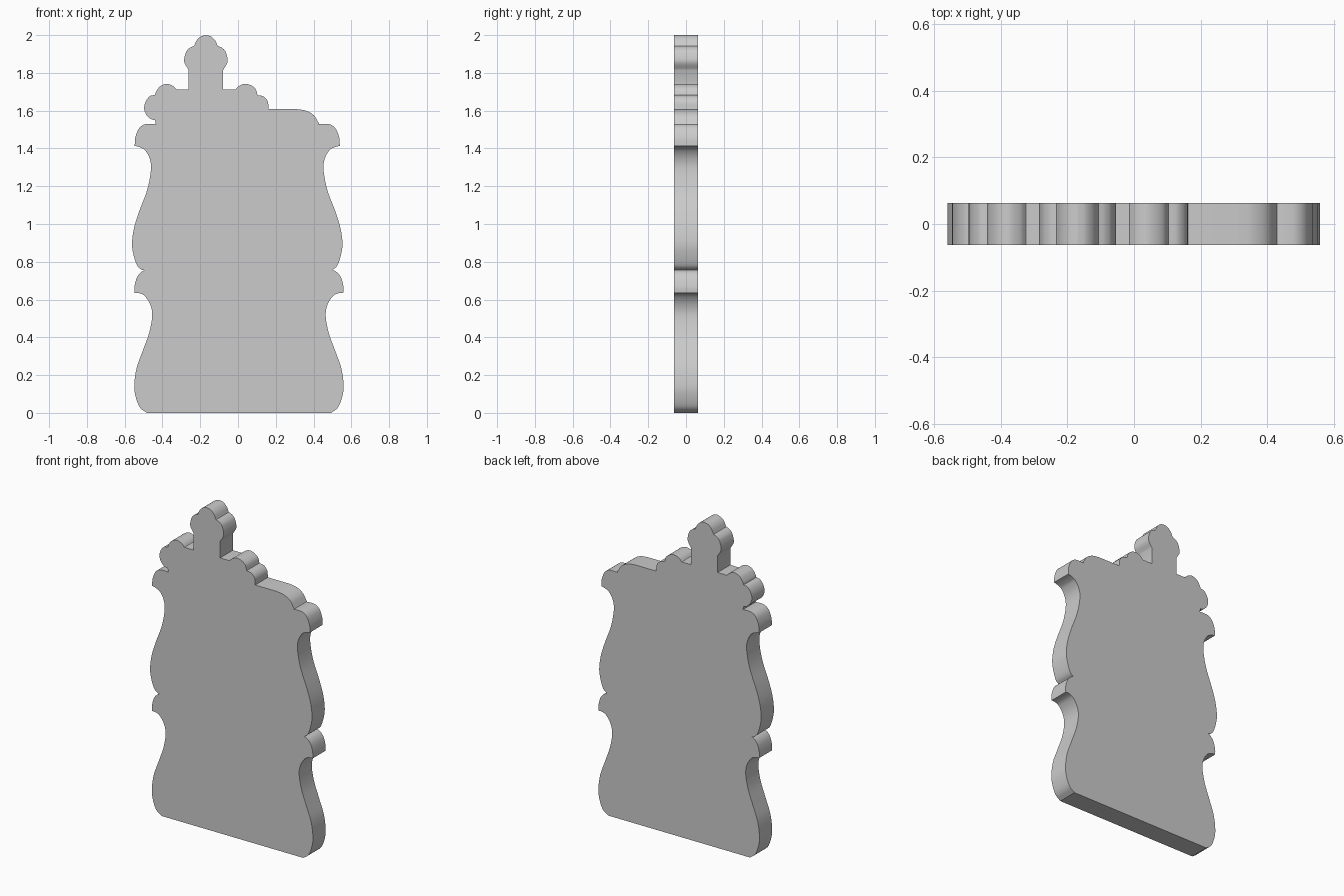
import bpy, bmesh, math
from mathutils import Vector

if "Cube" in bpy.data.objects:
    bpy.data.objects.remove(bpy.data.objects["Cube"])

HALF_DEPTH = 0.0625
STEPS = 5


def smooth(points):
    """Catmull-Rom curve through the points, open ended."""
    p = [Vector(q) for q in points]
    if len(p) < 3:
        return p
    p = [2 * p[0] - p[1]] + p + [2 * p[-1] - p[-2]]
    out = []
    for i in range(1, len(p) - 2):
        a, b, c, d = p[i - 1:i + 3]
        for k in range(STEPS):
            t = k / STEPS
            out.append(0.5 * (2 * b + (c - a) * t + (2 * a - 5 * b + 4 * c - d) * t * t
                              + (3 * b - a - 3 * c + d) * t ** 3))
    out.append(p[-2])
    return out


def join(*parts):
    """Chain curves that meet in sharp corners."""
    out = []
    for part in parts:
        for q in smooth(part):
            if not out or (q - out[-1]).length > 0.003:
                out.append(q)
    return out


def flip(points, centre=0.0):
    return [Vector((2 * centre - q.x, q.y)) for q in reversed(points)]


def shift(points, dx):
    return [Vector((q.x + dx, q.y)) for q in points]


# Side: lower swelling, small middle ear
lower = join(
    [(.488, 0), (.525, .03), (.548, .09), (.554, .15), (.541, .24), (.507, .335),
     (.475, .425), (.459, .515), (.47, .575), (.5, .62), (.53, .634), (.552, .635)],
    [(.553, .637), (.553, .67), (.541, .715), (.522, .742), (.5, .755)])
# Side: upper swelling, top ear
upper = join(
    [(.504, .756), (.53, .78), (.55, .84), (.557, .9), (.546, .98), (.52, 1.065),
     (.477, 1.18), (.457, 1.285), (.463, 1.345), (.488, 1.39), (.515, 1.406), (.543, 1.414)],
    [(.543, 1.416), (.54, 1.457), (.523, 1.502), (.497, 1.525), (.465, 1.53), (.431, 1.528)])
right_side = shift(lower, .005) + shift(upper, -.004)
left_side = flip(shift(upper, .004)) + flip(shift(lower, -.005))

# Right part of the crest: shoulder and two scallops
right_crest = join(
    [(.43, 1.53), (.402, 1.575), (.36, 1.6), (.31, 1.608)],
    [(.31, 1.608), (.162, 1.608)],
    [(.162, 1.608), (.157, 1.65), (.135, 1.675), (.104, 1.682)],
    [(.104, 1.682), (.093, 1.715), (.067, 1.735), (.035, 1.742), (.004, 1.73), (-.014, 1.712)])

# Trefoil finial on its neck, mirrored about its own centre line
finial_half = join(
    [(-.079, 1.712), (-.079, 1.815)],
    [(-.079, 1.815), (-.055, 1.86), (-.065, 1.91), (-.084, 1.932), (-.107, 1.942)],
    [(-.107, 1.942), (-.122, 1.973), (-.144, 1.993), (-.17, 2.0)])
finial = finial_half + flip(finial_half, -.17)[1:]

# Left part of the crest: hump and scroll
left_crest = join(
    [(-.325, 1.712), (-.343, 1.73), (-.377, 1.742), (-.413, 1.728), (-.434, 1.7), (-.44, 1.683)],
    [(-.44, 1.683), (-.466, 1.677), (-.488, 1.65), (-.497, 1.612), (-.484, 1.577),
     (-.462, 1.556), (-.44, 1.55)])

outline = right_side + right_crest + finial + left_crest + left_side

# Extrude the outline into a flat board
bm = bmesh.new()
front = bm.faces.new([bm.verts.new((q.x, -HALF_DEPTH, q.y)) for q in outline])
ext = bmesh.ops.extrude_face_region(bm, geom=[front], use_keep_orig=True)
bmesh.ops.translate(bm, vec=(0, 2 * HALF_DEPTH, 0),
                    verts=[g for g in ext["geom"] if isinstance(g, bmesh.types.BMVert)])
bmesh.ops.recalc_face_normals(bm, faces=bm.faces)
mesh = bpy.data.meshes.new("ornate_board")
bm.to_mesh(mesh)
bm.free()

board = bpy.data.objects.new("ornate_board", mesh)
bpy.context.collection.objects.link(board)
grey = bpy.data.materials.new("light grey")
grey.diffuse_color = (0.6, 0.6, 0.6, 1)
grey.use_nodes = True
grey.node_tree.nodes["Principled BSDF"].inputs["Base Color"].default_value = grey.diffuse_color
mesh.materials.append(grey)

bpy.context.view_layer.objects.active = board
board.select_set(True)
bpy.ops.object.shade_smooth_by_angle(angle=math.radians(32))
